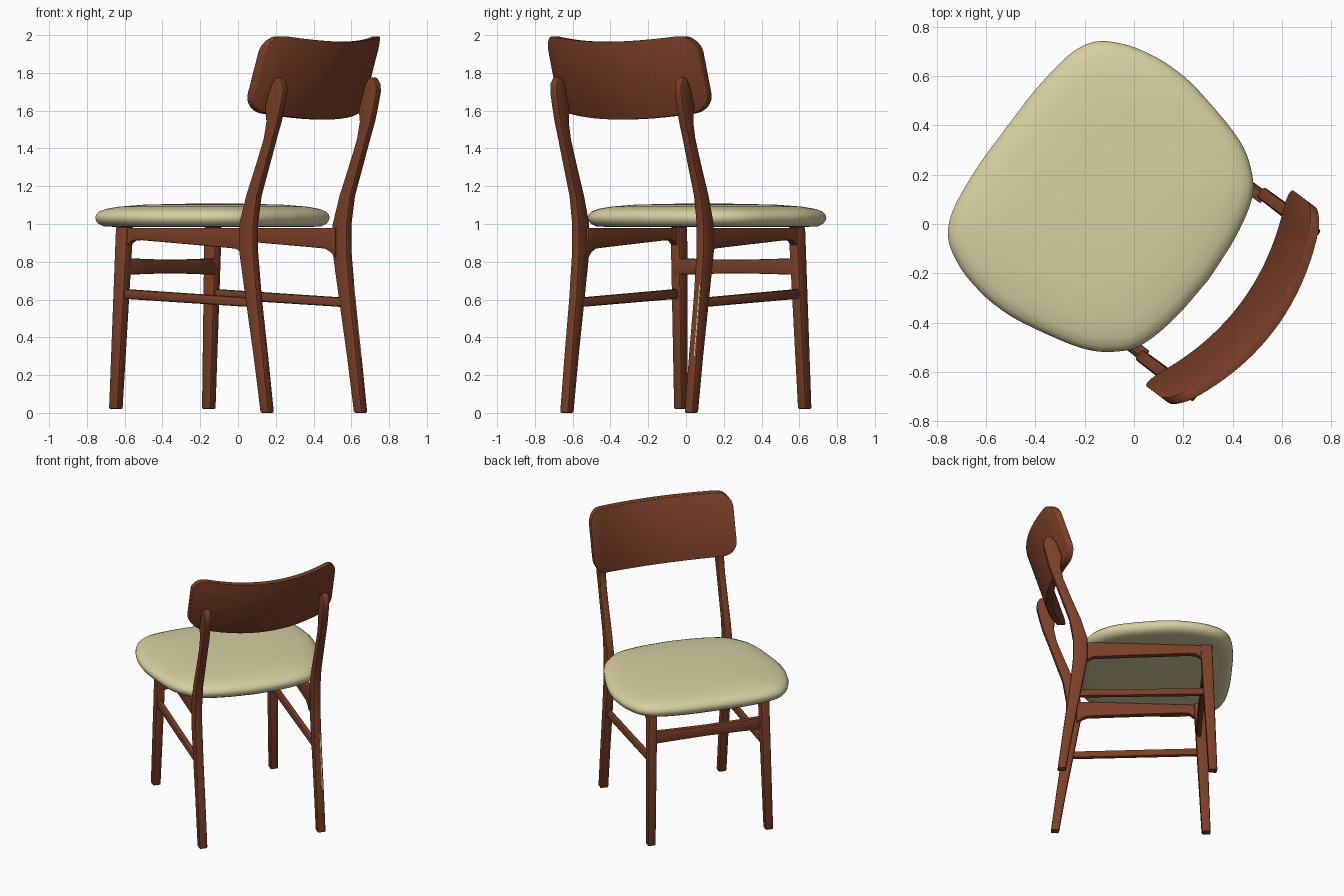
import bpy, bmesh, math
from mathutils import Vector

cube = bpy.data.objects.get("Cube")
if cube:
    bpy.data.objects.remove(cube, do_unlink=True)


def material(name, rgb):
    m = bpy.data.materials.new(name)
    m.use_nodes = True
    m.diffuse_color = (*rgb, 1)
    m.node_tree.nodes["Principled BSDF"].inputs["Base Color"].default_value = (*rgb, 1)
    return m


wood = material("reddish brown wood", (0.2, 0.05, 0.021))
fabric = material("pale cream fabric", (0.68, 0.63, 0.36))


def place(u, v, z):
    """Chair space (u across, v towards the back) to the turned world position."""
    return Vector((0.6 * u + 0.8 * v, 0.8 * u - 0.6 * v, z))


def loft(name, rings, mat, bevel=0.0, angle=35):
    """Skin a list of equal-length rings, cap the ends, round the hard edges."""
    bm = bmesh.new()
    loops = [[bm.verts.new(place(*p)) for p in ring] for ring in rings]
    n = len(loops[0])
    for a, b in zip(loops, loops[1:]):
        for i in range(n):
            j = (i + 1) % n
            bm.faces.new((a[i], a[j], b[j], b[i]))
    bm.faces.new(loops[0])
    bm.faces.new(loops[-1])
    bmesh.ops.recalc_face_normals(bm, faces=bm.faces)
    if bevel:
        hard = [e for e in bm.edges if e.calc_face_angle(0) > 0.8]
        bmesh.ops.bevel(bm, geom=hard, offset=bevel, segments=2, profile=0.5,
                        affect='EDGES', clamp_overlap=True)
    mesh = bpy.data.meshes.new(name)
    bm.to_mesh(mesh)
    bm.free()
    mesh.materials.append(mat)
    obj = bpy.data.objects.new(name, mesh)
    bpy.context.collection.objects.link(obj)
    bpy.ops.object.select_all(action='DESELECT')
    obj.select_set(True)
    bpy.context.view_layer.objects.active = obj
    bpy.ops.object.shade_smooth_by_angle(angle=math.radians(angle))
    return obj


def flat_ring(u, z, v0, v1, w):
    """Horizontal rectangle, for uprights."""
    return [(u - w, v0, z), (u + w, v0, z), (u + w, v1, z), (u - w, v1, z)]


def side_ring(u, v, z0, z1, w):
    """Upright rectangle across the depth, for side rails."""
    return [(u - w, v, z0), (u + w, v, z0), (u + w, v, z1), (u - w, v, z1)]


def spline(points, steps):
    """Smooth open curve through the points."""
    pts = [Vector(p) for p in points]
    pts = [2 * pts[0] - pts[1]] + pts + [2 * pts[-1] - pts[-2]]
    out = []
    for a, b, c, d in zip(pts, pts[1:], pts[2:], pts[3:]):
        for k in range(steps):
            t = k / steps
            out.append(0.5 * (2 * b + (c - a) * t + (2 * a - 5 * b + 4 * c - d) * t * t
                              + (3 * b - a - 3 * c + d) * t ** 3))
    return out + [pts[-2]]


# Back leg outline: height, front face, rear face
back_outline = [(0, 0.475, 0.53), (0.3, 0.428, 0.493), (0.6, 0.375, 0.453),
                (0.85, 0.332, 0.428), (1.0, 0.332, 0.428), (1.15, 0.377, 0.452),
                (1.3, 0.436, 0.503), (1.45, 0.492, 0.553), (1.54, 0.51, 0.585),
                (1.62, 0.502, 0.606), (1.7, 0.528, 0.624), (1.74, 0.545, 0.622),
                (1.775, 0.575, 0.6)]

for s, side in ((1, "left"), (-1, "right")):
    # Legs
    loft("back_leg_" + side,
         [flat_ring(s * 0.412, z, a, b, 0.028 - 0.003 * z) for z, a, b in back_outline],
         wood, 0.009)
    loft("front_leg_" + side,
         [flat_ring(s * 0.41, 0.02, -0.53, -0.472, 0.027),
          flat_ring(s * 0.39, 0.985, -0.497, -0.418, 0.03)], wood, 0.009)
    # Side apron, flared where it meets the legs
    apron = [(-0.45, 0.875), (-0.42, 0.89), (-0.39, 0.912), (-0.34, 0.915), (0.2, 0.877),
             (0.29, 0.87), (0.33, 0.85), (0.36, 0.82)]
    loft("side_apron_" + side,
         [side_ring(s * 0.395, v, z, 0.98, 0.02) for v, z in apron], wood, 0.005)
    # Side stretcher
    loft("side_stretcher_" + side,
         [side_ring(s * (0.4 + 0.01 * t), -0.47 + 0.87 * t, 0.605 - 0.045 * t,
                    0.657 - 0.047 * t, 0.018) for t in (0, 0.5, 1)], wood, 0.013)

# Front rail, slightly waisted
loft("front_rail",
     [[(u, -0.465, 0.775 - h), (u, -0.43, 0.775 - h), (u, -0.43, 0.775 + h), (u, -0.465, 0.775 + h)]
      for u, h in ((-0.405, 0.044), (-0.2, 0.039), (0, 0.036), (0.2, 0.039), (0.405, 0.044))],
     wood, 0.006)

# Curved, leaning backrest with rounded corners
HALF, R, THICK = 0.497, 0.09, 0.045


def backrest_ring(u):
    d = max(0, abs(u) - (HALF - R))
    drop = R - math.sqrt(max(0, R * R - d * d))
    bow = (u / 0.45) ** 2
    low, high = 1.553 + 0.04 * bow + drop, 1.965 + 0.035 * min(bow, 1) - drop

    def rear(z):
        return 0.72 - 0.12 * bow - 0.32 * (1.98 - z)
    return [(u, rear(low) - THICK, low), (u, rear(low), low),
            (u, rear(high), high), (u, rear(high) - THICK, high)]


steps = 36
loft("backrest",
     [backrest_ring(-HALF * math.cos(math.pi * i / steps)) for i in range(steps + 1)],
     wood, 0.01)

# Padded seat: half outline mirrored, then stacked as scaled rings
half = spline([(0, 0.378), (0.2, 0.363), (0.36, 0.325), (0.45, 0.262), (0.53, 0.135),
               (0.59, -0.11), (0.602, -0.25), (0.59, -0.364), (0.56, -0.47),
               (0.5, -0.568), (0.395, -0.622), (0.2, -0.647), (0, -0.65)], 5)
outline = [tuple(p) for p in half] + [(-p[0], p[1]) for p in reversed(half[1:-1])]
layers = [(0.85, 0.985), (0.93, 0.988), (0.975, 1.002), (0.995, 1.02), (1, 1.035), (0.993, 1.05),
          (0.965, 1.067), (0.91, 1.08), (0.8, 1.092), (0.6, 1.102), (0.3, 1.107), (0.05, 1.108)]
loft("seat_cushion",
     [[(u * k, (v + 0.15) * k - 0.15, z) for u, v in outline] for k, z in layers],
     fabric, angle=60)

# Thin pale strip on the rear edge of one back leg
loft("leg_strip",
     [flat_ring(0.426, z, 0.533 - 0.127 * z, 0.5335 - 0.13 * z, 0.003) for z in (0.3, 0.68)],
     fabric)
